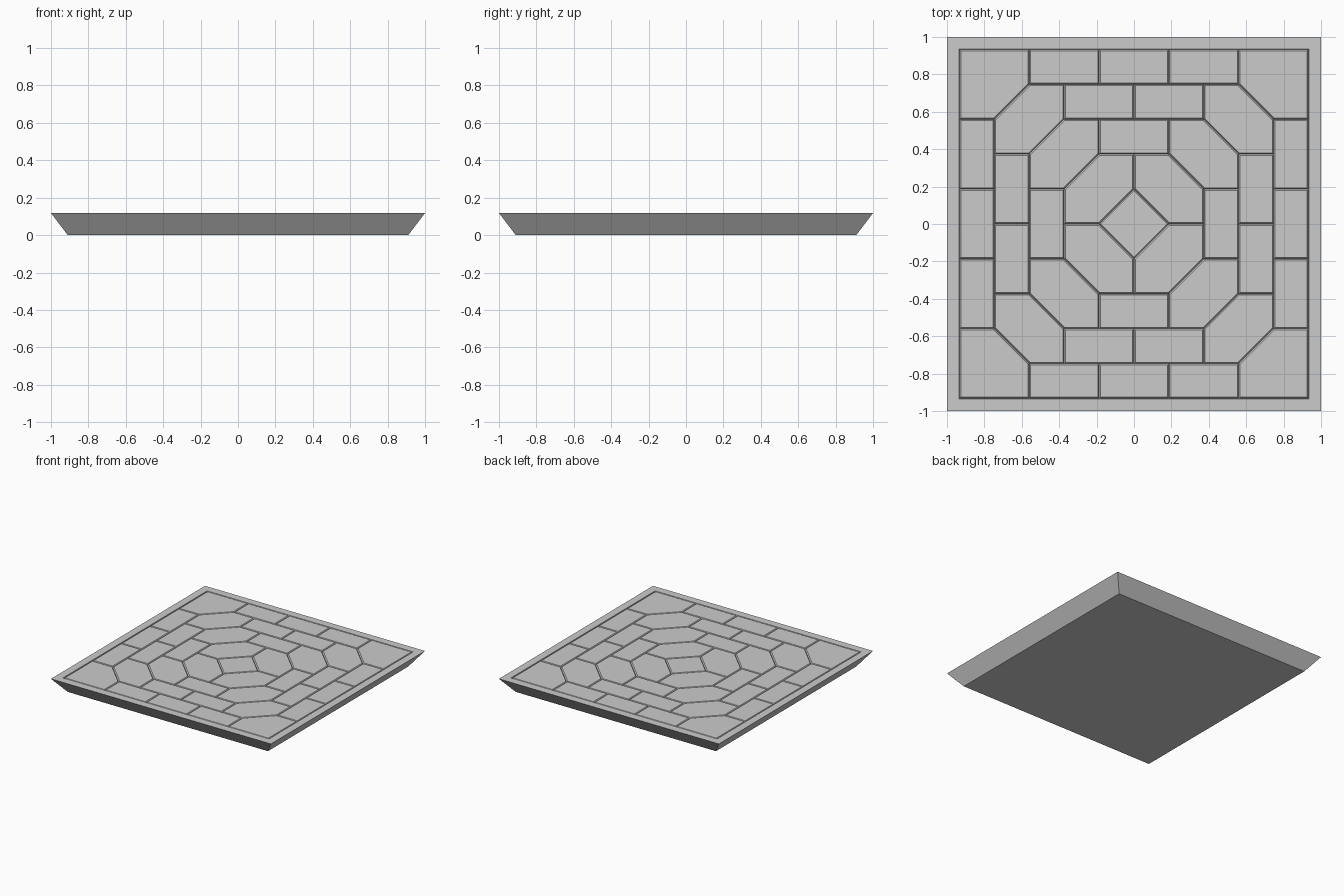
import bpy, bmesh
from mathutils import Matrix
from math import pi

if "Cube" in bpy.data.objects:
    bpy.data.objects.remove(bpy.data.objects["Cube"])

U = 0.1866      # tile grid pitch
TOP = 0.118     # height of the panel
GROOVE = 0.007  # half width of a groove
DEPTH = 0.012   # groove depth


def finish(name, bm):
    mesh = bpy.data.meshes.new(name)
    bm.to_mesh(mesh)
    bm.free()
    obj = bpy.data.objects.new(name, mesh)
    bpy.context.collection.objects.link(obj)
    return obj


# Flared tray: square rings swept from groove bottom, over the rim, to the base
bm = bmesh.new()
rings = []
for r, z in [(5 * U, TOP - DEPTH), (5 * U + GROOVE * 0.5, TOP), (1.0, TOP), (0.91, 0.0)]:
    rings.append([bm.verts.new((x * r, y * r, z))
                  for x, y in ((-1, -1), (1, -1), (1, 1), (-1, 1))])
for a, b in zip(rings, rings[1:]):
    for i in range(4):
        j = (i + 1) % 4
        bm.faces.new((a[i], b[i], b[j], a[j]))
bm.faces.new(rings[-1])
bmesh.ops.recalc_face_normals(bm, faces=bm.faces)
# the tray is open on top, so make sure the base faces down
base = min(bm.faces, key=lambda f: f.calc_center_median().z)
if base.normal.z > 0:
    bmesh.ops.reverse_faces(bm, faces=bm.faces)
finish("panel_frame", bm)

# Tile outlines on the integer grid: concentric octagons split into bricks
outlines = []
for k in range(1, 5):
    for j in range(1 - k, k - 1, 2):
        outlines.append([(j, k), (j + 1, k), (j + 2, k),
                         (j + 2, k + 1), (j + 1, k + 1), (j, k + 1)])
    outer = [(5, 5)] if k == 4 else [(k + 1, k), (k, k + 1)]
    outlines.append([(k, k - 1), (k + 1, k - 1)] + outer + [(k - 1, k + 1), (k - 1, k)])

# Central diamond plus four turned copies of one side's tiles
bm = bmesh.new()
bm.faces.new([bm.verts.new((x * U, y * U, TOP - DEPTH))
              for x, y in ((1, 0), (0, 1), (-1, 0), (0, -1))])
for quarter in range(4):
    turn = Matrix.Rotation(quarter * pi / 2, 3, 'Z')
    for outline in outlines:
        pts = [p for i, p in enumerate(outline) if p not in outline[:i]]
        bm.faces.new([bm.verts.new(turn @ bm.verts.new((x * U, y * U, TOP - DEPTH)).co)
                      for x, y in pts])
bmesh.ops.delete(bm, geom=[v for v in bm.verts if not v.link_faces], context='VERTS')
bmesh.ops.remove_doubles(bm, verts=bm.verts, dist=0.001)
for f in bm.faces:
    f.normal_update()
    if f.normal.z < 0:
        f.normal_flip()

# Raise every tile with bevelled sides so V grooves remain between them
bmesh.ops.inset_individual(bm, faces=bm.faces[:], thickness=GROOVE, depth=DEPTH,
                           use_even_offset=True)
finish("floor_tiles", bm)
